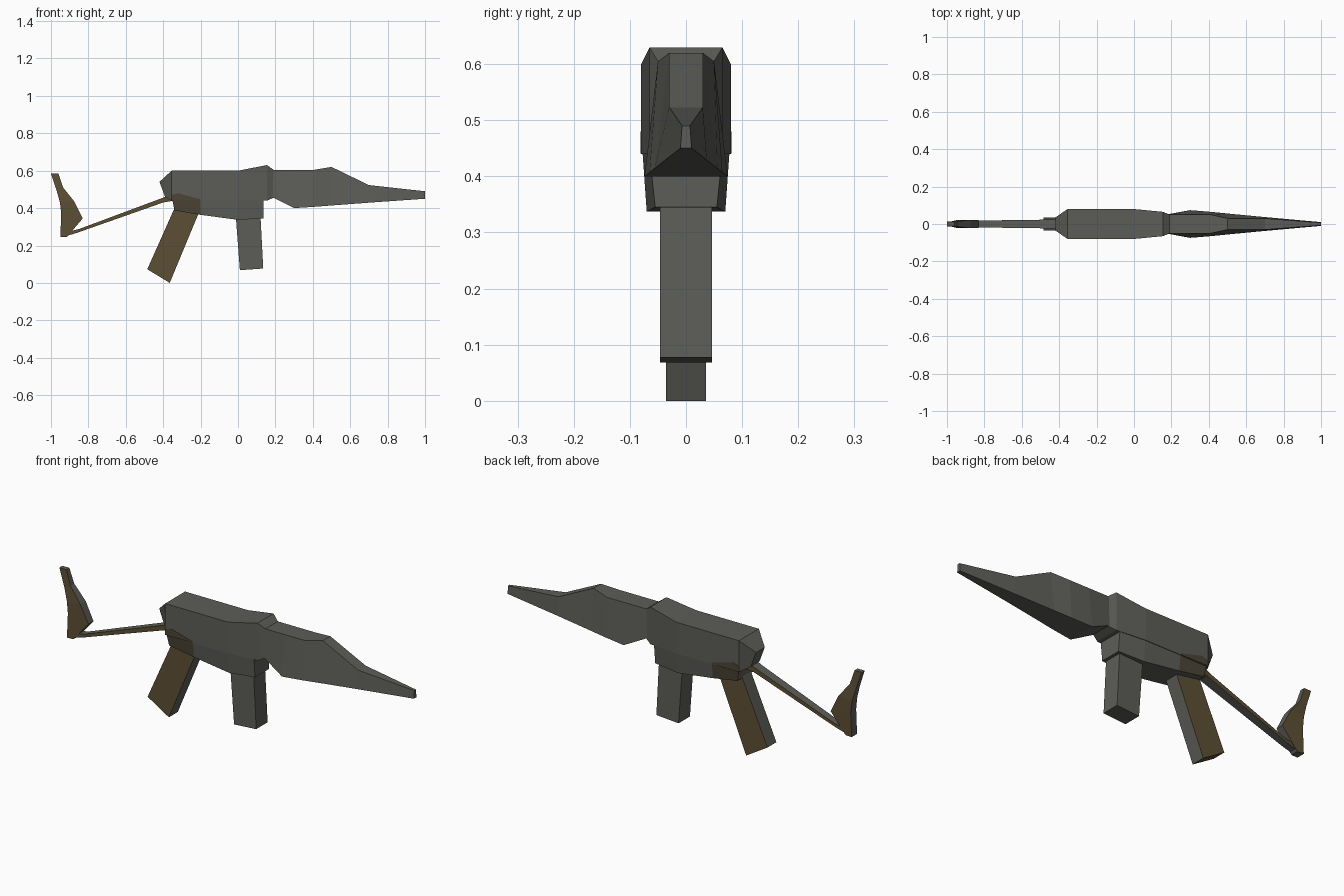
import bpy, bmesh


def material(name, rgb):
    m = bpy.data.materials.new(name)
    m.diffuse_color = (*rgb, 1)
    return m


GREY = material("gunmetal_grey", (0.108, 0.108, 0.097))
BROWN = material("wood_brown", (0.108, 0.078, 0.036))
DARK = material("stained_brown", (0.072, 0.060, 0.036))


def loft(name, sections, mats=(GREY,), rule=None):
    """Each section: (top x, top z, top half width, bottom x, bottom z, bottom half width)."""
    bm = bmesh.new()
    rings = []
    for tx, tz, tw, bx, bz, bw in sections:
        rings.append([bm.verts.new(p) for p in (
            (tx, -tw, tz), (tx, tw, tz), (bx, bw, bz), (bx, -bw, bz))])
    for a, b in zip(rings, rings[1:]):
        for i in range(4):
            j = (i + 1) % 4
            bm.faces.new((a[i], a[j], b[j], b[i]))
    bm.faces.new(rings[0])
    bm.faces.new(rings[-1][::-1])
    bmesh.ops.recalc_face_normals(bm, faces=bm.faces)
    bm.normal_update()
    if rule:
        for f in bm.faces:
            f.material_index = rule(f)
    me = bpy.data.meshes.new(name)
    bm.to_mesh(me)
    bm.free()
    for m in mats:
        me.materials.append(m)
    ob = bpy.data.objects.new(name, me)
    bpy.context.collection.objects.link(ob)
    return ob


def sides_brown(f):
    return 1 if abs(f.normal.y) > 0.5 else 0


# main body
loft("receiver", [
    (-.42, .54, .035, -.39, .46, .035),
    (-.355, .60, .08, -.355, .44, .08),
    (0, .60, .08, 0, .44, .08),
    (.155, .63, .065, .155, .44, .065),
    (.19, .605, .05, .19, .455, .05)])

# lower body, stained next to the grip
loft("lower_receiver", [
    (-.352, .45, .076, -.34, .387, .07),
    (-.20, .45, .078, -.20, .364, .07),
    (0, .45, .078, 0, .337, .07),
    (.135, .45, .066, .135, .345, .055)],
    (GREY, DARK),
    lambda f: 1 if abs(f.normal.y) > .5 and f.calc_center_median().x < -.2 else 0)

# stained patch on the receiver sides above the grip
loft("side_patch", [
    (-.355, .47, .0815, -.355, .441, .0815),
    (-.32, .48, .0815, -.32, .441, .0815),
    (-.20, .447, .0815, -.20, .441, .0815)], (DARK,))

# faceted handguard tapering into the muzzle
loft("handguard", [
    (.18, .605, .05, .18, .46, .052),
    (.30, .605, .05, .30, .40, .074),
    (.41, .605, .05, .41, .407, .065),
    (.50, .62, .03, .50, .414, .056),
    (.70, .523, .03, .70, .429, .037),
    (1.0, .49, .007, 1.0, .45, .01)])

# magazine
loft("magazine", [
    (-.015, .40, .046, .118, .40, .046),
    (.01, .068, .046, .135, .077, .046)])

# pistol grip: brown sides and base, grey front and back
loft("grip", [
    (-.335, .41, .036, -.197, .405, .036),
    (-.485, .073, .036, -.365, 0, .036)],
    (GREY, BROWN),
    lambda f: 1 if abs(f.normal.y) > .5 or f.normal.z < -.7 else 0)

# stock strut
loft("stock_strut", [
    (-.34, .48, .032, -.34, .44, .032),
    (-.41, .452, .024, -.40, .430, .024),
    (-.85, .288, .018, -.86, .268, .018),
    (-.92, .272, .016, -.92, .250, .016)],
    (GREY, BROWN), sides_brown)

# shoulder rest, sections run downwards from its tip
loft("shoulder_rest", [
    (-1.0, .585, .012, -.96, .585, .012),
    (-.97, .495, .015, -.935, .51, .015),
    (-.952, .43, .02, -.875, .435, .022),
    (-.945, .37, .022, -.83, .345, .02),
    (-.95, .245, .022, -.915, .245, .02)],
    (GREY, BROWN), sides_brown)
